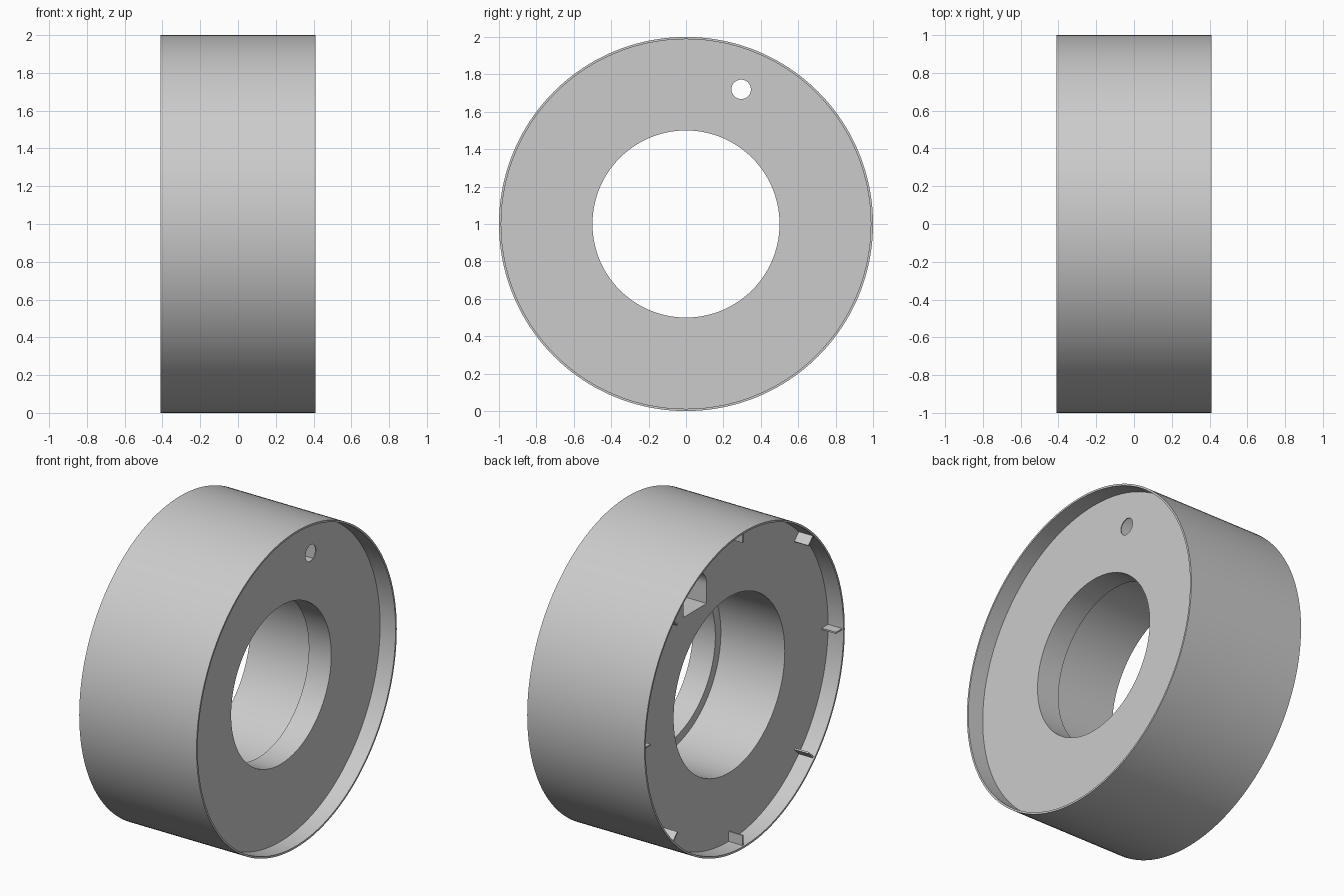
import bpy, bmesh, math
from mathutils import Matrix, Vector

if "Cube" in bpy.data.objects:
    bpy.data.objects.remove(bpy.data.objects["Cube"])

HALF = 0.41      # half width of the drum
FACE = 0.302     # half width of the web between the two recesses
WALL = 0.988     # inner radius of the thin rim
AXIS_Z = 1.0
SEG = 160

grey = bpy.data.materials.new("plain_grey")
grey.diffuse_color = (0.6, 0.6, 0.6, 1)
grey.use_nodes = True
grey.node_tree.nodes["Principled BSDF"].inputs["Base Color"].default_value = grey.diffuse_color


def make(name, bm):
    bmesh.ops.recalc_face_normals(bm, faces=bm.faces)
    me = bpy.data.meshes.new(name)
    bm.to_mesh(me)
    bm.free()
    me.materials.append(grey)
    ob = bpy.data.objects.new(name, me)
    bpy.context.collection.objects.link(ob)
    return ob


def lathe(name, profile):
    """Revolve a closed (x, radius) profile around the x axis."""
    bm = bmesh.new()
    rings = []
    for i in range(SEG):
        a = 2 * math.pi * i / SEG
        rings.append([bm.verts.new((x, r * math.cos(a), AXIS_Z + r * math.sin(a)))
                      for x, r in profile])
    n = len(profile)
    for i in range(SEG):
        p, q = rings[i], rings[(i + 1) % SEG]
        for j in range(n):
            k = (j + 1) % n
            bm.faces.new((p[j], p[k], q[k], q[j]))
    return make(name, bm)


def prism(name, outline, x0, x1):
    """Extrude a (y, z) outline along x."""
    bm = bmesh.new()
    face = bm.faces.new([bm.verts.new((x0, y, z)) for y, z in outline])
    ext = bmesh.ops.extrude_face_region(bm, geom=[face])
    moved = [g for g in ext["geom"] if isinstance(g, bmesh.types.BMVert)]
    bmesh.ops.translate(bm, verts=moved, vec=(x1 - x0, 0, 0))
    return make(name, bm)


def arc(cy, cz, r, a0, a1, n):
    return [(cy + r * math.cos(a0 + (a1 - a0) * i / n),
             cz + r * math.sin(a0 + (a1 - a0) * i / n)) for i in range(n + 1)]


# Drum: thin rim, recessed web and stepped centre bore
drum = lathe("drum", [(-HALF, 1.0), (HALF, 1.0), (HALF, WALL), (FACE, WALL),
                      (FACE, 0.5), (0.145, 0.5), (0.145, 0.555),
                      (-FACE, 0.555), (-FACE, WALL), (-HALF, WALL)])

# Arched pocket from the left side and small through hole
pocket = prism("pocket_cutter",
               arc(0.34, 1.72, 0.115, 0, math.pi, 24) + [(0.225, 1.6), (0.455, 1.6)],
               -0.38, FACE - 0.006)
hole = prism("hole_cutter", arc(0.295, 1.72, 0.052, 0, 2 * math.pi, 32)[:-1], 0.2, 0.38)
for cutter in (pocket, hole):
    mod = drum.modifiers.new(cutter.name, 'BOOLEAN')
    mod.operation = 'DIFFERENCE'
    mod.solver = 'EXACT'
    mod.object = cutter

# Bake the cuts and remove the cutters
bpy.context.view_layer.update()
deps = bpy.context.evaluated_depsgraph_get()
cut_mesh = bpy.data.meshes.new_from_object(drum.evaluated_get(deps))
drum.modifiers.clear()
drum.data = cut_mesh
for cutter in (pocket, hole):
    bpy.data.objects.remove(cutter)

# Eight thin radial tabs inside the left recess
bm = bmesh.new()
x0, x1, r0, r1 = -0.40, -FACE + 0.003, 0.925, 0.992
for i in range(8):
    m = (Matrix.Translation((0, 0, AXIS_Z)) @ Matrix.Rotation(i * math.pi / 4, 4, 'X')
         @ Matrix.Translation(((x0 + x1) / 2, (r0 + r1) / 2, 0))
         @ Matrix.Diagonal(Vector((x1 - x0, r1 - r0, 0.01, 1))))
    bmesh.ops.create_cube(bm, size=1, matrix=m)
make("recess_tabs", bm)

# Smooth round surfaces, sharp rims
bpy.ops.object.select_all(action='DESELECT')
drum.select_set(True)
bpy.context.view_layer.objects.active = drum
bpy.ops.object.shade_smooth_by_angle(angle=math.radians(30))
